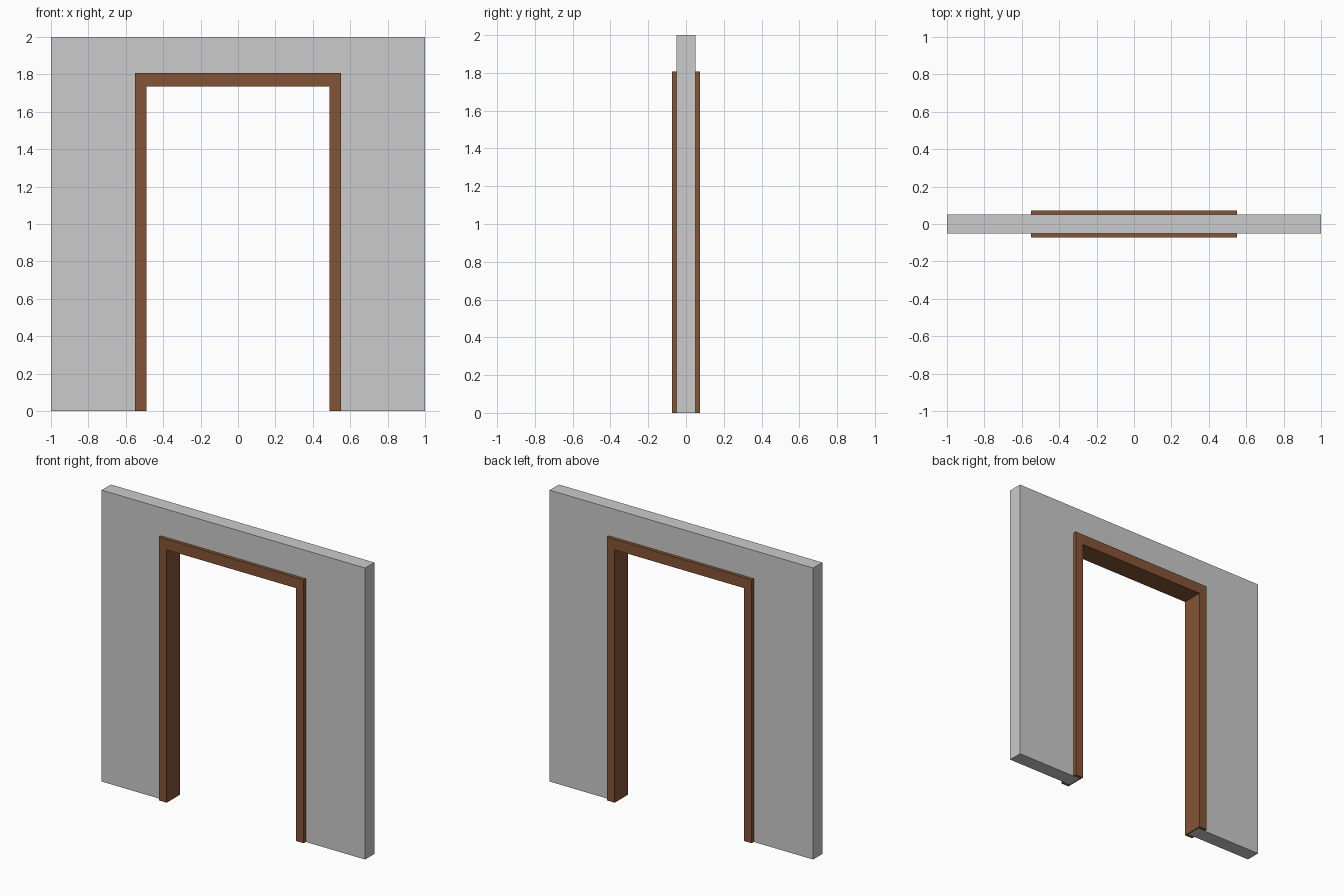
import bpy, bmesh

if "Cube" in bpy.data.objects:
    bpy.data.objects.remove(bpy.data.objects["Cube"])

# Sweep a closed section of (half_width, height, y) around a door-shaped path
def sweep_arch(name, section):
    bm = bmesh.new()
    rings = []
    for side, at_top in ((-1, 0), (-1, 1), (1, 1), (1, 0)):
        rings.append([bm.verts.new((side * w, y, h * at_top)) for w, h, y in section])
    n = len(section)
    for a, b in zip(rings, rings[1:]):
        for i in range(n):
            j = (i + 1) % n
            bm.faces.new((a[i], a[j], b[j], b[i]))
    bm.faces.new(rings[0])
    bm.faces.new(rings[-1])
    bmesh.ops.recalc_face_normals(bm, faces=bm.faces)
    mesh = bpy.data.meshes.new(name)
    bm.to_mesh(mesh)
    bm.free()
    obj = bpy.data.objects.new(name, mesh)
    bpy.context.collection.objects.link(obj)
    return obj

WALL_Y, TRIM_Y = 0.05, 0.073
inner, opening, outer = (0.49, 1.735), (0.5, 1.75), (0.55, 1.807)

# Wall with doorway opening
sweep_arch("wall", [(*opening, -WALL_Y), (1, 2, -WALL_Y), (1, 2, WALL_Y), (*opening, WALL_Y)])

# Door frame: U-shaped section wrapping the edge of the opening
frame = sweep_arch("door_frame", [
    (*inner, -TRIM_Y), (*outer, -TRIM_Y), (*outer, -WALL_Y), (*opening, -WALL_Y),
    (*opening, WALL_Y), (*outer, WALL_Y), (*outer, TRIM_Y), (*inner, TRIM_Y)])
wood = bpy.data.materials.new("brown_wood")
wood.diffuse_color = (0.23, 0.09, 0.035, 1)
wood.use_nodes = True
wood.node_tree.nodes["Principled BSDF"].inputs["Base Color"].default_value = wood.diffuse_color
frame.data.materials.append(wood)
